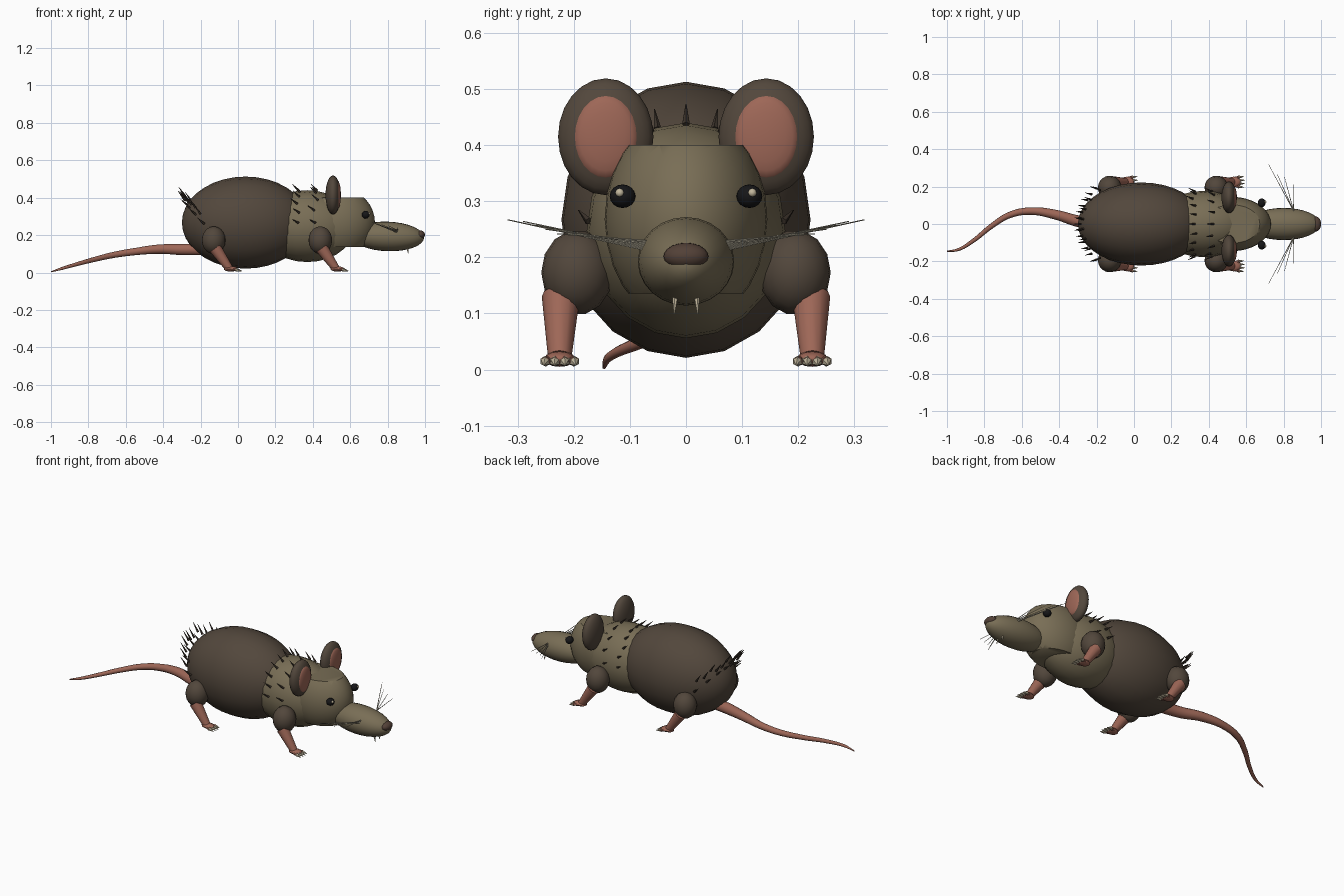
import bpy, bmesh, math, random
from mathutils import Vector, Matrix

if "Cube" in bpy.data.objects:
    bpy.data.objects.remove(bpy.data.objects["Cube"])

random.seed(3)

def material(name, rgb):
    m = bpy.data.materials.new(name)
    m.diffuse_color = (*rgb, 1)
    m.use_nodes = True
    m.node_tree.nodes["Principled BSDF"].inputs["Base Color"].default_value = m.diffuse_color
    return m

FUR = material("dark_brown_fur", (0.085, 0.063, 0.045))
OLIVE = material("olive_fur", (0.19, 0.155, 0.092))
SKIN = material("pink_skin", (0.34, 0.135, 0.095))
NOSE = material("nose_brown", (0.085, 0.052, 0.038))
BLACK = material("eye_black", (0.008, 0.008, 0.009))
CREAM = material("claw_cream", (0.55, 0.48, 0.34))
GREY = material("whisker_grey", (0.36, 0.33, 0.25))
SPIKE = material("tuft_brown", (0.045, 0.033, 0.024))

def finish(bm, name, mat, smooth=True):
    bmesh.ops.recalc_face_normals(bm, faces=bm.faces)
    me = bpy.data.meshes.new(name)
    bm.to_mesh(me)
    bm.free()
    me.materials.append(mat)
    ob = bpy.data.objects.new(name, me)
    bpy.context.collection.objects.link(ob)
    if smooth:
        bpy.ops.object.select_all(action='DESELECT')
        ob.select_set(True)
        bpy.context.view_layer.objects.active = ob
        bpy.ops.object.shade_smooth_by_angle(angle=math.radians(40))
    return ob

def ball_mesh(c, r, seg=20, rings=14, tilt=0):
    """Ellipsoid with its poles along x, tilted about y."""
    bm = bmesh.new()
    bmesh.ops.create_uvsphere(bm, u_segments=seg, v_segments=rings, radius=1)
    mat = (Matrix.Translation(c) @ Matrix.Rotation(tilt, 4, 'Y')
           @ Matrix.Diagonal((*r, 1)) @ Matrix.Rotation(math.pi / 2, 4, 'Y'))
    bmesh.ops.transform(bm, matrix=mat, verts=bm.verts)
    return bm

def ball(name, mat, c, r, seg=20, rings=14, tilt=0):
    return finish(ball_mesh(c, r, seg, rings, tilt), name, mat)

def cones(name, mat, items, seg=6, smooth=True):
    """One mesh of tapered rods; each item is (start, end, r1, r2)."""
    bm = bmesh.new()
    for p, q, r1, r2 in items:
        p, q = Vector(p), Vector(q)
        d = q - p
        m = Matrix.Translation((p + q) / 2) @ d.to_track_quat('Z', 'Y').to_matrix().to_4x4()
        bmesh.ops.create_cone(bm, cap_ends=True, segments=seg, radius1=r1,
                              radius2=r2, depth=d.length, matrix=m)
    return finish(bm, name, mat, smooth)

# Torso and chest
BODY_C, BODY_R = (0.04, 0, 0.267), (0.34, 0.222, 0.246)
CHEST_C, CHEST_R = (0.37, 0, 0.248), (0.255, 0.177, 0.192)
ball("body", FUR, BODY_C, BODY_R, 20, 18)
ball("chest", OLIVE, CHEST_C, CHEST_R, 20, 14)

# Head: ellipsoid cut flat on its crown and underside
head = ball_mesh((0.525, 0, 0.268), (0.207, 0.145, 0.19), 28, 18)
for z, n in ((0.40, 1), (0.136, -1)):
    cut = bmesh.ops.bisect_plane(head, geom=head.verts[:] + head.edges[:] + head.faces[:],
                                 plane_co=(0, 0, z), plane_no=(0, 0, n), clear_outer=True)
    edges = [e for e in cut['geom_cut'] if isinstance(e, bmesh.types.BMEdge)]
    bmesh.ops.contextual_create(head, geom=edges)
finish(head, "head", OLIVE)

# Snout and nose
ball("snout", OLIVE, (0.80, 0, 0.193), (0.195, 0.086, 0.079), 24, 16, math.radians(2))
ball("nose", NOSE, (0.973, 0, 0.202), (0.027, 0.04, 0.024), 20, 12)

# Tail
cu = bpy.data.curves.new("tail", 'CURVE')
cu.dimensions = '3D'
cu.bevel_depth = 1
cu.bevel_resolution = 3
cu.resolution_u = 6
cu.use_fill_caps = True
path = [(-0.18, -0.005, 0.125, .034), (-0.30, 0.015, 0.123, .031), (-0.42, 0.05, 0.125, .026),
        (-0.55, 0.069, 0.112, .020), (-0.66, 0.05, 0.095, .017), (-0.76, -0.01, 0.072, .014),
        (-0.86, -0.09, 0.045, .011), (-0.94, -0.137, 0.022, .008), (-0.999, -0.146, 0.004, .003)]
sp = cu.splines.new('BEZIER')
sp.bezier_points.add(len(path) - 1)
for bp, (x, y, z, r) in zip(sp.bezier_points, path):
    bp.co = (x, y, z)
    bp.radius = r
    bp.handle_left_type = bp.handle_right_type = 'AUTO'
tail = bpy.data.objects.new("tail", cu)
bpy.context.collection.objects.link(tail)
cu.materials.append(SKIN)
bpy.ops.object.select_all(action='DESELECT')
tail.select_set(True)
bpy.context.view_layer.objects.active = tail
bpy.ops.object.convert(target='MESH')
bpy.ops.object.shade_smooth_by_angle(angle=math.radians(40))

for s, side in ((-1, "right"), (1, "left")):
    # Ears with pink inner faces
    ball(f"{side}_ear", FUR, (0.508, s * 0.143, 0.415), (0.04, 0.085, 0.104), 24, 14)
    ball(f"{side}_inner_ear", SKIN, (0.533, s * 0.143, 0.415), (0.017, 0.058, 0.075), 24, 10)
    # Eyes with a glint
    ball(f"{side}_eye", BLACK, (0.683, s * 0.113, 0.309), (0.021, 0.023, 0.021), 16, 10)
    ball(f"{side}_eye_glint", CREAM, (0.700, s * 0.118, 0.315), (0.008, 0.008, 0.008), 8, 6)
    # Whiskers fan out backwards
    ends = [(0.72, 0.318, 0.267), (0.735, 0.29, 0.264), (0.765, 0.268, 0.257),
            (0.805, 0.25, 0.25), (0.85, 0.23, 0.242)]
    cones(f"{side}_whiskers", GREY,
          [((0.853, s * 0.07, 0.213 + 0.004 * i), (x, s * y, z), 0.0022, 0.001)
           for i, (x, y, z) in enumerate(ends)], 5)
    # Legs, feet and claws
    for x, place in ((0.44, "front"), (-0.13, "hind")):
        n = f"{place}_{side}"
        ball(n + "_upper_leg", FUR, (x, s * 0.194, 0.173), (0.063, 0.064, 0.076), 14, 10)
        cones(n + "_lower_leg", SKIN, [((x + 0.008, s * 0.223, 0.13),
                                        (x + 0.083, s * 0.225, 0.022), 0.034, 0.021)], 12)
        ball(n + "_foot", SKIN, (x + 0.092, s * 0.225, 0.019), (0.038, 0.028, 0.014), 12, 8)
        toes, claws = [], []
        for k in (-1.5, -0.5, 0.5, 1.5):
            y = s * 0.225 + k * 0.017
            x2 = x + 0.13 - 0.004 * abs(k)
            toes.append(((x + 0.09, s * 0.225 + k * 0.011, 0.018), (x2, y, 0.015), 0.009, 0.008))
            claws.append(((x2 - 0.006, y, 0.015), (x2 + 0.024, y + k * 0.002, 0.008), 0.010, 0.001))
        cones(n + "_toes", SKIN, toes, 8)
        cones(n + "_claws", CREAM, claws, 6)

# Front teeth
cones("teeth", CREAM, [((0.905, s * 0.019, 0.132), (0.912, s * 0.021, 0.099), 0.006, 0.001)
                       for s in (-1, 1)], 6)

# Fur tufts standing off the rump
rump = []
for i in range(13):
    t = -1 + i / 6
    p = Vector((-0.285 + 0.085 * t * t, 0.19 * t, 0.40 - 0.08 * t * t + random.uniform(-.015, .015)))
    rump.append((p, p + Vector((-0.035, 0.01 * t, 0.05)), 0.007, 0.001))
for i in range(8):
    t = -1 + i / 3.5
    p = Vector((-0.27 + 0.09 * t * t, 0.18 * t, 0.36 - 0.10 * t * t))
    rump.append((p, p + Vector((-0.04, 0.02 * t, 0.035)), 0.007, 0.001))
cones("rump_tufts", SPIKE, rump, 5)

# Fur tufts in two rows over the shoulders
neck = []
for x, count in ((0.325, 11), (0.42, 9)):
    f = math.sqrt(1 - ((x - CHEST_C[0]) / CHEST_R[0]) ** 2)
    for i in range(count):
        a = math.radians(-85 + 170 * i / (count - 1))
        out = Vector((0, math.sin(a), math.cos(a)))
        p = Vector((x + random.uniform(-.012, .012), CHEST_R[1] * f * out.y,
                    CHEST_C[2] + CHEST_R[2] * f * out.z))
        neck.append((p, p + out * 0.018 + Vector((-0.035, 0, 0.018)), 0.007, 0.001))
cones("shoulder_tufts", SPIKE, neck, 5)
